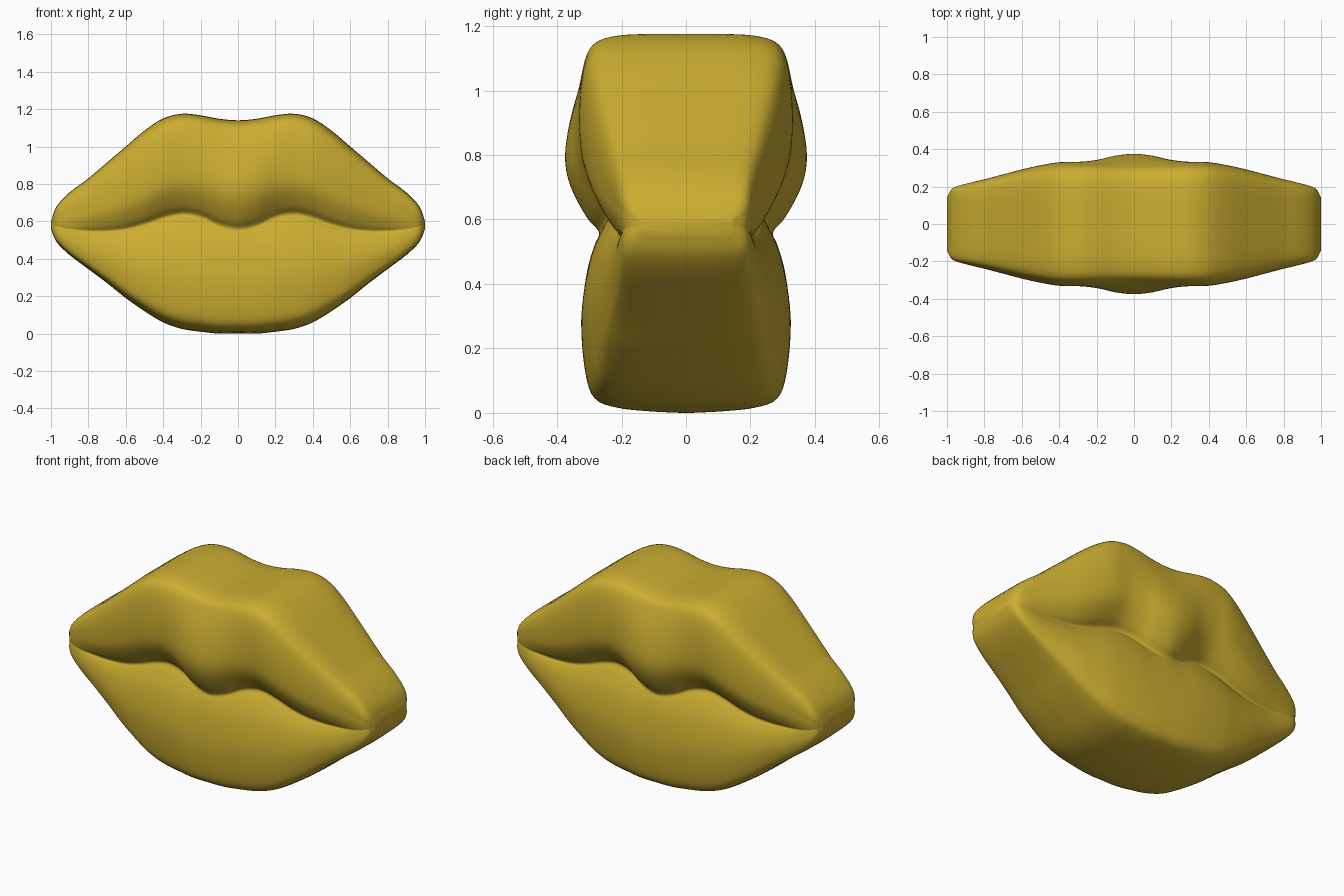
import bpy
import bmesh
from mathutils import Vector

STEPS = 4  # spline samples between neighbouring control points

cube = bpy.data.objects.get("Cube")
if cube:
    bpy.data.objects.remove(cube, do_unlink=True)

# Stations from the middle to the corner of the mouth:
# x, top, bottom, mouth line, upper lip depth, lower lip depth, crease depth
STATIONS = [
    (0.0, 1.14, 0.0, 0.56, 0.375, 0.325, 0.27),
    (0.1, 1.148, 0.0, 0.58, 0.365, 0.325, 0.255),
    (0.2, 1.167, 0.01, 0.625, 0.342, 0.322, 0.23),
    (0.3, 1.175, 0.025, 0.64, 0.33, 0.315, 0.215),
    (0.4, 1.15, 0.06, 0.62, 0.328, 0.305, 0.215),
    (0.5, 1.085, 0.12, 0.585, 0.312, 0.288, 0.215),
    (0.6, 1.0, 0.19, 0.56, 0.29, 0.27, 0.21),
    (0.7, 0.915, 0.27, 0.55, 0.264, 0.248, 0.205),
    (0.8, 0.83, 0.345, 0.55, 0.238, 0.228, 0.2),
    (0.9, 0.755, 0.42, 0.56, 0.214, 0.21, 0.2),
    (0.97, 0.68, 0.49, 0.575, 0.19, 0.19, 0.185),
    (1.0, 0.6, 0.56, 0.58, 0.14, 0.14, 0.14),
]


def spline(points):
    """Smooth curve through all points (Catmull-Rom)."""
    pts = [Vector(p) for p in points]
    pts = [pts[0] * 2 - pts[1]] + pts + [pts[-1] * 2 - pts[-2]]
    curve = []
    for a, b, c, d in zip(pts, pts[1:], pts[2:], pts[3:]):
        for i in range(STEPS):
            t = i / STEPS
            curve.append(b + (c - a) * (t / 2)
                         + (a * 2 - b * 5 + c * 4 - d) * (t * t / 2)
                         + (b * 3 - a - c * 3 + d) * (t ** 3 / 2))
    return curve + [pts[-2]]


def section(station):
    """Closed outline of both lips, front and back, at one station."""
    x, top, bottom, mouth, upper, lower, crease = station
    rim = min(upper, 0.33)

    def low(t):
        return bottom + (mouth - bottom) * t

    def high(t):
        return mouth + (top - mouth) * t

    half = [
        # lower lip
        (0, bottom), (lower * 0.35, low(0.01)), (lower * 0.66, low(0.03)),
        (lower * 0.87, low(0.08)), (lower * 0.96, low(0.22)),
        (lower, low(0.5)), (crease + (lower - crease) * 0.7, low(0.77)),
        (crease + (lower - crease) * 0.25, low(0.93)),
        # crease between the lips
        (crease, mouth),
        # upper lip
        (crease + (upper - crease) * 0.36, high(0.08)),
        (crease + (upper - crease) * 0.85, high(0.25)),
        (upper, high(0.42)), ((upper + rim) / 2, high(0.65)),
        (rim * 0.95, high(0.85)), (rim * 0.85, high(0.95)),
        (rim * 0.64, high(0.99)), (rim * 0.34, top), (0, top),
    ]
    front = [Vector((x, -p.x, p.y)) for p in spline(half)]
    back = [Vector((x, -p.y, p.z)) for p in reversed(front[1:-1])]
    return front + back


# Mirror the stations to run from one corner of the mouth to the other
mirrored = [(-s[0],) + s[1:] for s in reversed(STATIONS[1:])]
bm = bmesh.new()
rings = []
for station in spline(mirrored + STATIONS):
    rings.append([bm.verts.new(p) for p in section(station)])

# Skin the rings and close the two corners
for left, right in zip(rings, rings[1:]):
    for i in range(len(left)):
        j = (i + 1) % len(left)
        bm.faces.new((left[i], left[j], right[j], right[i]))
bm.faces.new(rings[0])
bm.faces.new(rings[-1])
bmesh.ops.recalc_face_normals(bm, faces=bm.faces)

mesh = bpy.data.meshes.new("lips")
bm.to_mesh(mesh)
bm.free()
lips = bpy.data.objects.new("lips", mesh)
bpy.context.collection.objects.link(lips)

# Golden yellow colour
gold = bpy.data.materials.new("golden_yellow")
gold.use_nodes = True
color = (0.6, 0.42, 0.03, 1)
gold.diffuse_color = color
gold.node_tree.nodes["Principled BSDF"].inputs["Base Color"].default_value = color
mesh.materials.append(gold)

# Smooth shading
bpy.context.view_layer.objects.active = lips
lips.select_set(True)
bpy.ops.object.shade_smooth()
